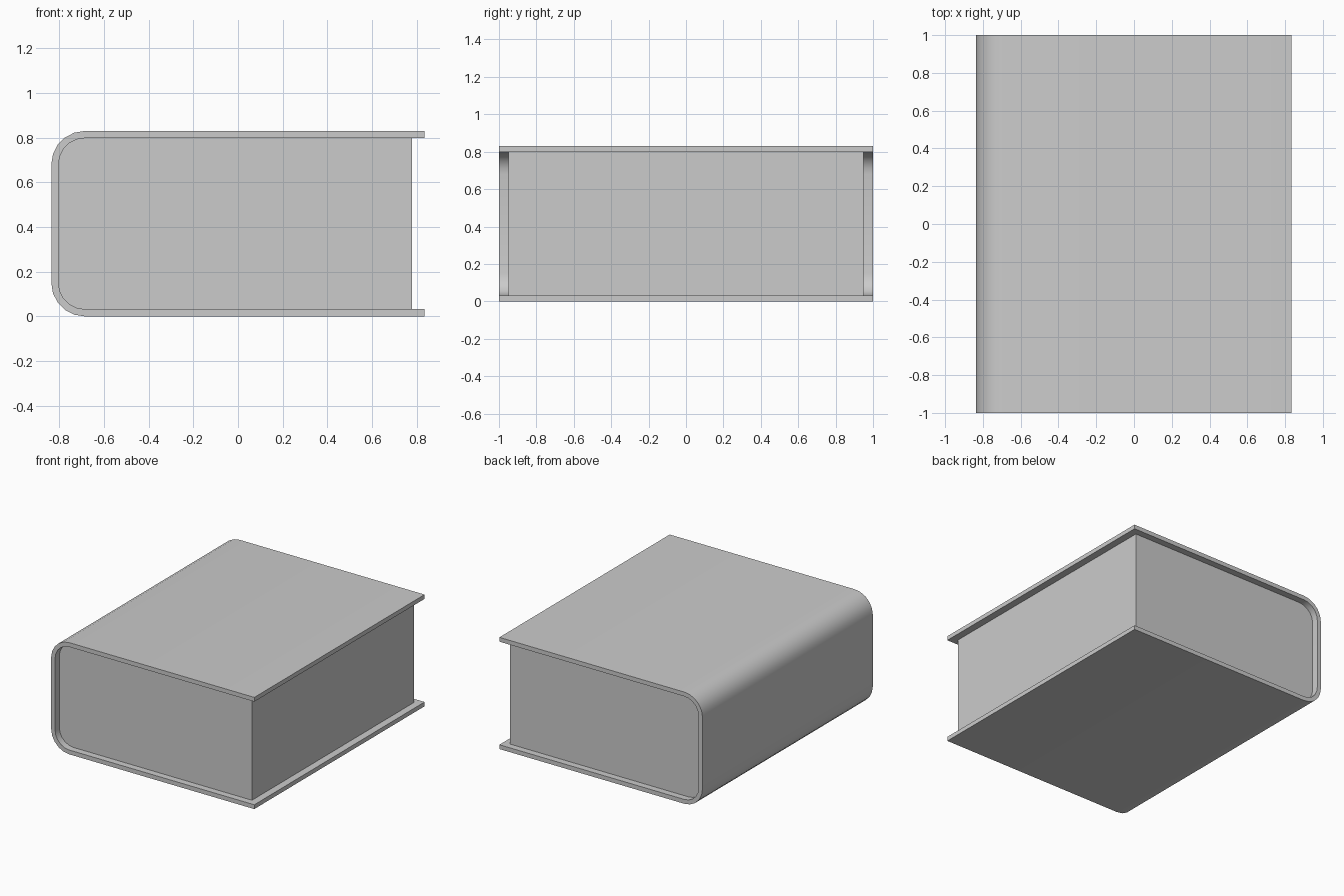
import bpy, bmesh
from math import pi, sin, cos

if "Cube" in bpy.data.objects:
    bpy.data.objects.remove(bpy.data.objects["Cube"])

HEIGHT, THICK, RADIUS, STEPS = 0.83, 0.032, 0.15, 5
SPINE, FORE_EDGE = -0.836, 0.834
CX = SPINE + RADIUS


def rounded_side(offset, x_end):
    """Open C-shaped outline: top edge, two rounded spine corners, bottom edge."""
    r = RADIUS - offset
    pts = [(x_end, HEIGHT - offset)]
    for cz, start in ((HEIGHT - RADIUS, pi / 2), (RADIUS, pi)):
        for i in range(STEPS + 1):
            a = start + pi / 2 * i / STEPS
            pts.append((CX + r * cos(a), cz + r * sin(a)))
    pts.append((x_end, offset))
    return pts


def extrude_profile(name, faces, half_depth):
    """Extrude adjoining faces in the xz plane along y."""
    bm = bmesh.new()
    for face in faces:
        bm.faces.new([bm.verts.new((x, -half_depth, z)) for x, z in face])
    bmesh.ops.remove_doubles(bm, verts=bm.verts, dist=1e-5)
    ext = bmesh.ops.extrude_face_region(bm, geom=bm.faces[:], use_keep_orig=True)
    moved = [g for g in ext["geom"] if isinstance(g, bmesh.types.BMVert)]
    bmesh.ops.translate(bm, verts=moved, vec=(0, 2 * half_depth, 0))
    bmesh.ops.recalc_face_normals(bm, faces=bm.faces)
    mesh = bpy.data.meshes.new(name)
    bm.to_mesh(mesh)
    bm.free()
    obj = bpy.data.objects.new(name, mesh)
    bpy.context.collection.objects.link(obj)
    bpy.context.view_layer.objects.active = obj
    bpy.ops.object.select_all(action='DESELECT')
    obj.select_set(True)
    bpy.ops.object.shade_smooth_by_angle(angle=pi / 6)
    return obj


# Cover: two boards wrapped around a rounded spine
outer = rounded_side(0, FORE_EDGE)
inner = rounded_side(THICK, FORE_EDGE)
strips = [(outer[i], outer[i + 1], inner[i + 1], inner[i])
          for i in range(len(outer) - 1)]
extrude_profile("cover", strips, 1.0)

# Page block: fills the cover, set back from its three open edges
extrude_profile("page_block", [rounded_side(THICK, 0.78)], 0.95)
